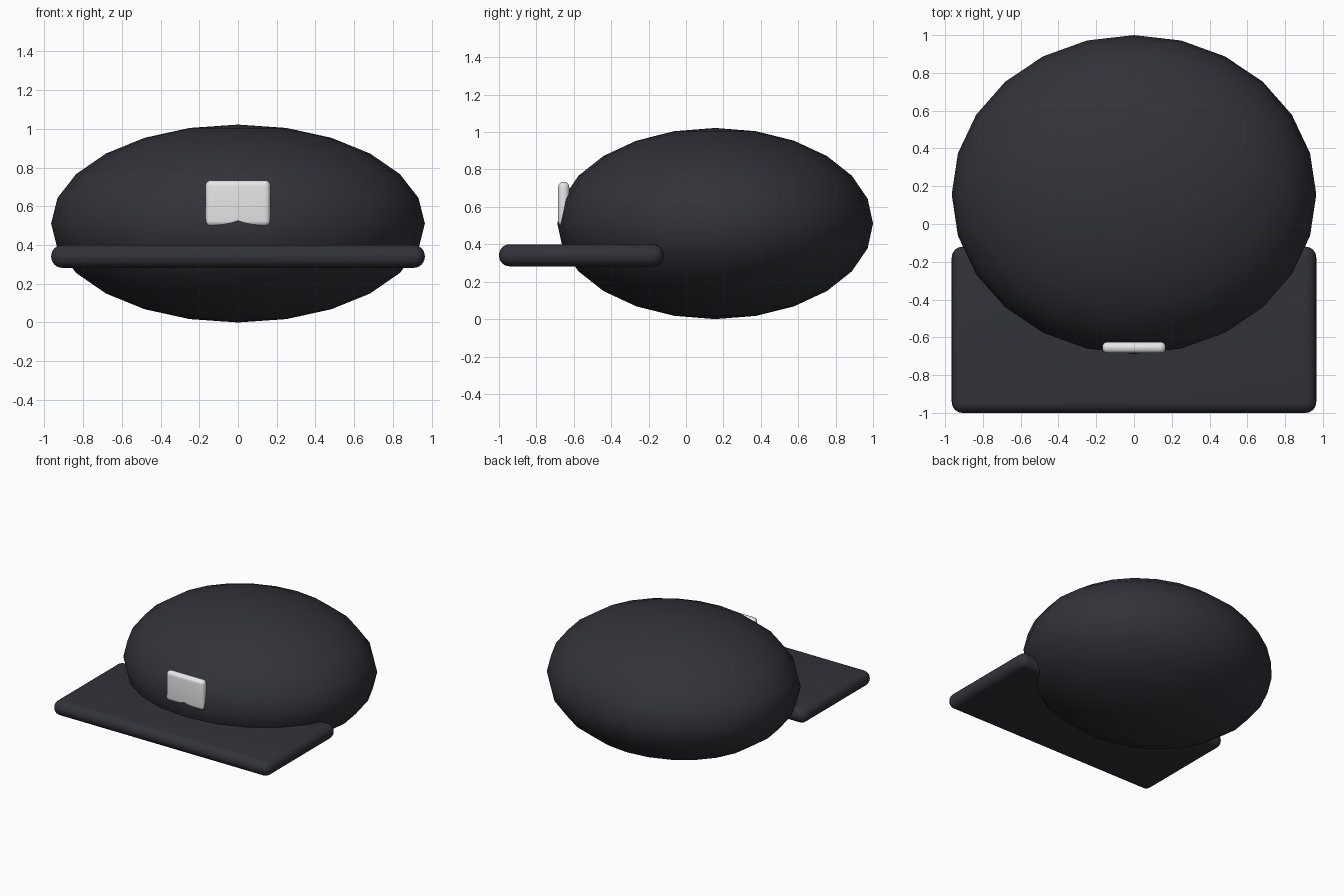
import bpy

if "Cube" in bpy.data.objects:
    bpy.data.objects.remove(bpy.data.objects["Cube"])


def material(name, rgb):
    mat = bpy.data.materials.new(name)
    mat.diffuse_color = (*rgb, 1)
    mat.use_nodes = True
    mat.node_tree.nodes["Principled BSDF"].inputs["Base Color"].default_value = mat.diffuse_color
    return mat


navy = material("dark navy cloth", (0.032, 0.032, 0.042))
silver = material("pale badge", (0.8, 0.8, 0.8))


def rounded_slab(name, center, size, radius, mat):
    """Box whose thin edges are fully rounded."""
    bpy.ops.mesh.primitive_cube_add(size=1, location=center)
    obj = bpy.context.object
    obj.name = name
    obj.scale = size
    bpy.ops.object.transform_apply(location=False, rotation=False, scale=True)
    bevel = obj.modifiers.new("round_edges", 'BEVEL')
    bevel.width = radius
    bevel.segments = 6
    bevel.limit_method = 'NONE'
    bpy.ops.object.modifier_apply(modifier=bevel.name)
    bpy.ops.object.shade_smooth()
    obj.data.materials.append(mat)
    return obj


# Cap crown: flattened sphere
bpy.ops.mesh.primitive_uv_sphere_add(segments=24, ring_count=12, radius=1,
                                     location=(0, 0.156, 0.511))
crown = bpy.context.object
crown.name = "crown"
crown.scale = (0.965, 0.844, 0.511)
bpy.ops.object.transform_apply(location=False, rotation=False, scale=True)
bpy.ops.object.shade_smooth()
crown.data.materials.append(navy)

# Flat brim passing into the crown
rounded_slab("brim", (0, -0.56, 0.341), (1.93, 0.88, 0.118), 0.058, navy)

# Front badge, partly sunk into the crown
rounded_slab("badge", (0, -0.654, 0.615), (0.336, 0.06, 0.238), 0.0285, silver)
